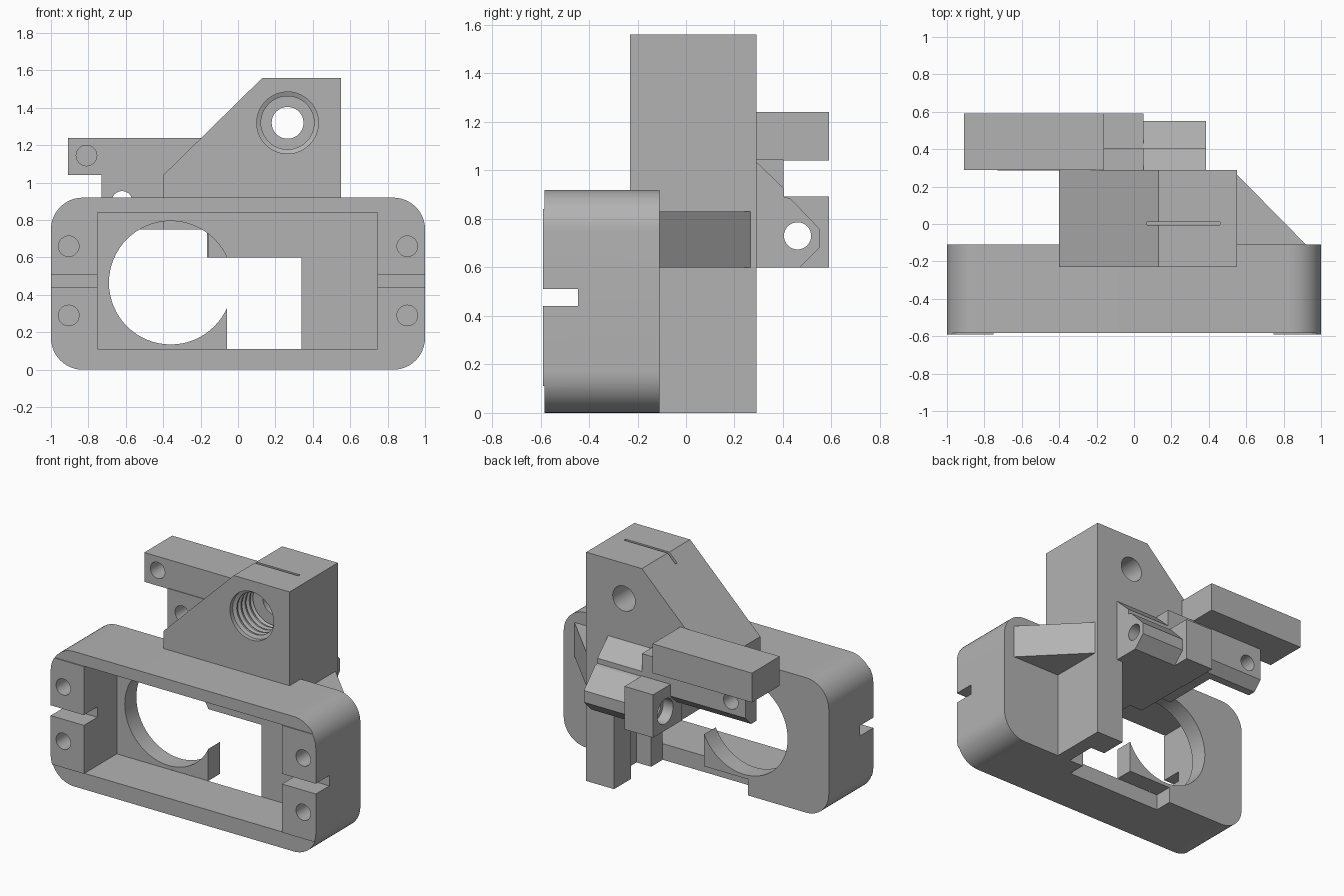
import bpy, bmesh, math
from mathutils import Vector

cube = bpy.data.objects.get("Cube")
if cube:
    bpy.data.objects.remove(cube, do_unlink=True)

grey = bpy.data.materials.new("plain grey")
grey.use_nodes = True
grey.diffuse_color = (0.45, 0.45, 0.45, 1)
grey.node_tree.nodes["Principled BSDF"].inputs["Base Color"].default_value = (0.45, 0.45, 0.45, 1)

# Maps a flat profile point (p, q) and a depth d to space for each extrusion axis
PLACE = {
    "x": lambda p, q, d: Vector((d, p, q)),
    "y": lambda p, q, d: Vector((p, d, q)),
    "z": lambda p, q, d: Vector((p, q, d)),
}


def loft(name, axis, rings):
    """Solid through a list of (profile, depth) rings with equal point counts."""
    bm = bmesh.new()
    loops = [[bm.verts.new(PLACE[axis](p, q, d)) for p, q in prof] for prof, d in rings]
    bm.faces.new(loops[0])
    bm.faces.new(loops[-1])
    n = len(loops[0])
    for a, b in zip(loops, loops[1:]):
        for i in range(n):
            j = (i + 1) % n
            bm.faces.new((a[i], a[j], b[j], b[i]))
    bmesh.ops.recalc_face_normals(bm, faces=bm.faces)
    mesh = bpy.data.meshes.new(name)
    bm.to_mesh(mesh)
    bm.free()
    obj = bpy.data.objects.new(name, mesh)
    bpy.context.collection.objects.link(obj)
    mesh.materials.append(grey)
    return obj


def prism(name, axis, prof, d0, d1):
    return loft(name, axis, [(prof, d0), (prof, d1)])


def box(name, x0, x1, y0, y1, z0, z1):
    return prism(name, "z", [(x0, y0), (x1, y0), (x1, y1), (x0, y1)], z0, z1)


def circle(cx, cy, r, n=48):
    return [(cx + r * math.cos(math.tau * i / n), cy + r * math.sin(math.tau * i / n)) for i in range(n)]


def rounded_rect(x0, x1, z0, z1, r, steps=12):
    pts = []
    corners = [(x1 - r, z1 - r), (x0 + r, z1 - r), (x0 + r, z0 + r), (x1 - r, z0 + r)]
    for k, (cx, cz) in enumerate(corners):
        for i in range(steps + 1):
            a = math.pi / 2 * (k + i / steps)
            pts.append((cx + r * math.cos(a), cz + r * math.sin(a)))
    return pts


def activate(obj):
    bpy.ops.object.select_all(action="DESELECT")
    obj.select_set(True)
    bpy.context.view_layer.objects.active = obj


def cut(obj, *cutters):
    activate(obj)
    for c in cutters:
        mod = obj.modifiers.new("cut", "BOOLEAN")
        mod.operation = "DIFFERENCE"
        mod.solver = "EXACT"
        mod.object = c
        bpy.ops.object.modifier_apply(modifier=mod.name)
        bpy.data.objects.remove(c, do_unlink=True)


# Rounded housing with its front cavity and back wall openings
housing = prism("housing", "y", rounded_rect(-1, 1, 0, 0.92, 0.17), -0.59, -0.11)
cutters = [
    box("cavity", -0.75, 0.745, -0.7, -0.235, 0.11, 0.84),
    prism("round_opening", "y", circle(-0.36, 0.465, 0.33, 64), -0.3, 0),
    box("square_opening", -0.06, 0.34, -0.3, 0, 0.1101, 0.6),
    box("lower_notch", -0.39, 0.34, -0.235, 0, -0.1, 0.1102),
    box("top_rim_step", -1.1, 1.1, -0.7, -0.583, 0.84, 1),
    box("bottom_rim_step", -1.1, 1.1, -0.7, -0.583, -0.1, 0.11),
]
for side in (-1, 1):
    xs = sorted((side * 0.7, side * 1.1))
    cutters.append(box("side_slot", *xs, -0.7, -0.445, 0.44, 0.51))
    for z in (0.29, 0.66):
        cutters.append(prism("screw_hole", "y", circle(side * 0.905, z, 0.055, 32), -0.7, -0.2))
cut(housing, *cutters)

# Tower with sloped side, ridged bore and thin nut slot
tower = prism("tower", "y",
              [(-0.4, 0.9), (0.55, 0.9), (0.55, 1.56), (0.13, 1.56), (-0.4, 1.04)], -0.23, 0.29)
bore = [(0.165, -0.3), (0.165, -0.2)]
for i in range(4):
    y = -0.19 + 0.045 * i
    bore += [(0.142, y), (0.142, y + 0.012), (0.16, y + 0.02), (0.16, y + 0.035)]
bore += [(0.142, 0.0), (0.085, 0.001), (0.085, 0.4)]
cut(tower,
    loft("bore", "y", [(circle(0.265, 1.32, r), y) for r, y in bore]),
    box("nut_slot", 0.07, 0.46, -0.006, 0.012, 1.13, 1.7))

# Tower base behind the housing, and the L-shaped leg below it
prism("tower_base", "y",
      [(-0.4, 0.75), (-0.16, 0.75), (-0.16, 0.6), (0.55, 0.6), (0.55, 0.91), (-0.4, 0.91)], -0.111, 0.29)
box("leg_back", 0.34, 0.55, 0.105, 0.29, 0, 0.61)
box("leg_side", 0.45, 0.55, -0.111, 0.106, 0, 0.61)

# Wedge brace on the side
prism("side_brace", "z", [(0.54, -0.111), (0.92, -0.111), (0.55, 0.265), (0.54, 0.265)], 0.6, 0.83)

# Rear arm with a screw hole
arm = box("rear_arm", -0.91, -0.16, 0.29, 0.59, 1.04, 1.24)
cut(arm, prism("arm_hole", "y", circle(-0.81, 1.145, 0.055, 32), 0.2, 0.5))

# Lug under the arm with a chamfered lower edge
lug = prism("rear_lug", "x",
            [(0.285, 0.75), (0.34, 0.75), (0.403, 0.813), (0.403, 1.045), (0.285, 1.045)], -0.73, 0.05)
cut(lug, prism("lug_hole", "y", circle(-0.62, 0.9, 0.055, 32), 0.2, 0.5))

# Hinge block and knuckle, drilled along x
hinge = prism("hinge_block", "x",
              [(0.285, 0.6), (0.47, 0.6), (0.55, 0.68), (0.55, 0.76), (0.43, 0.885),
               (0.405, 0.89), (0.405, 0.925), (0.285, 1.04)], 0.05, 0.385)
cut(hinge, prism("hinge_hole", "x", circle(0.46, 0.73, 0.056, 32), -0.5, 0.6))
knuckle = box("knuckle", -0.165, 0.051, 0.285, 0.59, 0.6, 0.893)
cut(knuckle,
    prism("knuckle_hole", "x", circle(0.46, 0.73, 0.056, 32), -0.5, 0.6),
    prism("knuckle_recess", "x", circle(0.46, 0.73, 0.085, 32), -0.5, -0.09))

# Smooth the round surfaces, keep edges sharp
for obj in (housing, tower, arm, lug, hinge, knuckle):
    activate(obj)
    bpy.ops.object.shade_smooth_by_angle(angle=math.radians(25))
